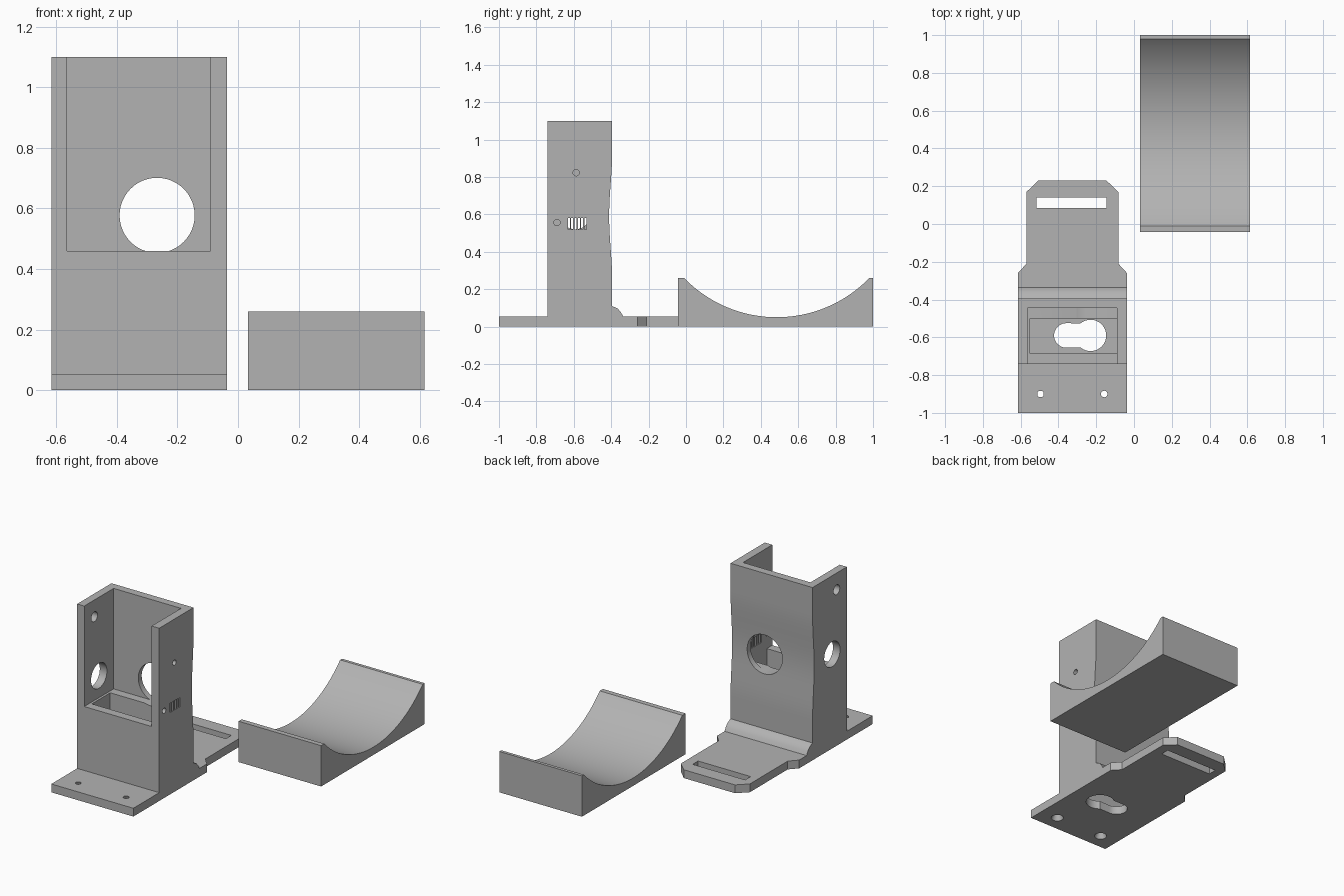
import bpy, bmesh, math
from mathutils import Vector

cube = bpy.data.objects.get("Cube")
if cube:
    bpy.data.objects.remove(cube, do_unlink=True)

GREY = (0.45, 0.45, 0.45, 1)
grey = bpy.data.materials.new("plain grey")
grey.use_nodes = True
grey.diffuse_color = GREY
grey.node_tree.nodes["Principled BSDF"].inputs["Base Color"].default_value = GREY

# Which 3D point a 2D profile point (a, b) becomes at depth d along each axis
PLACE = {"x": lambda a, b, d: (d, a, b),
         "y": lambda a, b, d: (a, d, b),
         "z": lambda a, b, d: (a, b, d)}


def prism(name, axis, profile, d0, d1, end_profile=None):
    """Extrude a closed profile along an axis, optionally tapering to another."""
    bm = bmesh.new()
    start = [bm.verts.new(PLACE[axis](a, b, d0)) for a, b in profile]
    end = [bm.verts.new(PLACE[axis](a, b, d1)) for a, b in end_profile or profile]
    bm.faces.new(start)
    bm.faces.new(end)
    n = len(start)
    for i in range(n):
        j = (i + 1) % n
        bm.faces.new((start[i], start[j], end[j], end[i]))
    bmesh.ops.recalc_face_normals(bm, faces=bm.faces)
    mesh = bpy.data.meshes.new(name)
    bm.to_mesh(mesh)
    bm.free()
    mesh.materials.append(grey)
    obj = bpy.data.objects.new(name, mesh)
    bpy.context.collection.objects.link(obj)
    return obj


def arc(centre, radius, start, end, count):
    """Points on an arc, angles in degrees."""
    angles = [math.radians(start + (end - start) * i / count) for i in range(count + 1)]
    return [(centre[0] + radius * math.cos(t), centre[1] + radius * math.sin(t)) for t in angles]


def circle(centre, radius, count=32):
    return arc(centre, radius, 0, 360, count)[:-1]


def rect(a0, a1, b0, b1):
    return [(a0, b0), (a1, b0), (a1, b1), (a0, b1)]


def combine(target, other, operation):
    """Apply a boolean and remove the helper."""
    mod = target.modifiers.new("combine", "BOOLEAN")
    mod.object, mod.operation, mod.solver = other, operation, "EXACT"
    bpy.context.view_layer.objects.active = target
    bpy.ops.object.modifier_apply(modifier=mod.name)
    bpy.data.objects.remove(other, do_unlink=True)


def shade(obj):
    bpy.ops.object.select_all(action="DESELECT")
    obj.select_set(True)
    bpy.context.view_layer.objects.active = obj
    bpy.ops.object.shade_smooth_by_angle(angle=math.radians(25))


LEFT, RIGHT = -0.037, -0.615
MID = (LEFT + RIGHT) / 2
PLATE = 0.053

# Tower with a shallow hollow in its back and a rounded foot
hollow = [(-0.395 - 0.008 * (1 - math.cos(2 * math.pi * i / 24)), 0.25 + 0.68 * i / 24)
          for i in range(25)]
foot = [(-0.335, 0), (-0.335, PLATE), (-0.347, 0.075), (-0.365, 0.096), (-0.395, 0.11)]
bracket = prism("bracket", "x",
                [(-0.74, 0)] + foot + hollow + [(-0.395, 1.1), (-0.74, 1.1)], RIGHT, LEFT)

# Base plate with a narrower chamfered tongue
half = [(0.289, -1), (0.289, -0.26), (0.243, -0.21), (0.243, 0.17), (0.18, 0.23)]
outline = [(MID + x, y) for x, y in half] + [(MID - x, y) for x, y in reversed(half)]
combine(bracket, prism("base_plate", "z", outline, 0, PLATE), "UNION")

# Keyhole outline: a large and a small circle joined by a straight neck
keyhole = arc((-0.23, -0.59), 0.083, -130, 130, 24) + arc((-0.358, -0.59), 0.065, 90, 270, 20)

cutters = [
    # Open front bay and the deep pocket below it
    prism("bay", "z", rect(-0.565, -0.09, -0.8, -0.445), 0.46, 1.2),
    prism("pocket", "z", rect(-0.55, -0.09, -0.685, -0.5), PLATE, 0.5),
    # Round opening in the back wall
    prism("back_opening", "y", circle((-0.267, 0.577), 0.124, 48), -0.6, -0.3),
    # Keyhole and strap slot in the plate
    prism("keyhole", "z", keyhole, -0.1, 0.1),
    prism("strap_slot", "z", rect(-0.515, -0.145, 0.085, 0.14), -0.1, 0.1),
    # Right wall holes
    prism("cable_hole", "x", circle((-0.592, 0.6), 0.08), -0.7, -0.5),
    prism("upper_hole", "x", circle((-0.638, 0.993), 0.031), -0.7, -0.5),
    # Left wall pin holes
    prism("pin_hole_high", "x", circle((-0.587, 0.823), 0.017, 20), -0.15, 0),
    prism("pin_hole_low", "x", circle((-0.69, 0.556), 0.017, 20), -0.15, 0),
]
# Left wall vent slits
for i in range(6):
    y = -0.632 + 0.0178 * i
    cutters.append(prism("vent_slit", "x", rect(y, y + 0.011, 0.52, 0.58), -0.15, 0))
# Screw holes, widening downwards
for x in (-0.495, -0.158):
    cutters.append(prism("screw_hole", "z", circle((x, -0.9), 0.037, 24), -0.001, 0.054,
                         circle((x, -0.9), 0.017, 24)))
for cutter in cutters:
    combine(bracket, cutter, "DIFFERENCE")
shade(bracket)

# Cradle block with a circular trough
y0, y1, top, low = -0.01, 0.98, 0.26, 0.05
chord, sag = (y1 - y0) / 2, top - low
radius = (chord ** 2 + sag ** 2) / (2 * sag)
sweep = math.degrees(math.asin(chord / radius))
trough = arc(((y0 + y1) / 2, low + radius), radius, -90 - sweep, -90 + sweep, 48)
cradle = prism("cradle", "x",
               [(-0.042, 0), (-0.042, top)] + trough + [(1, top), (1, 0)], 0.033, 0.615)
shade(cradle)
